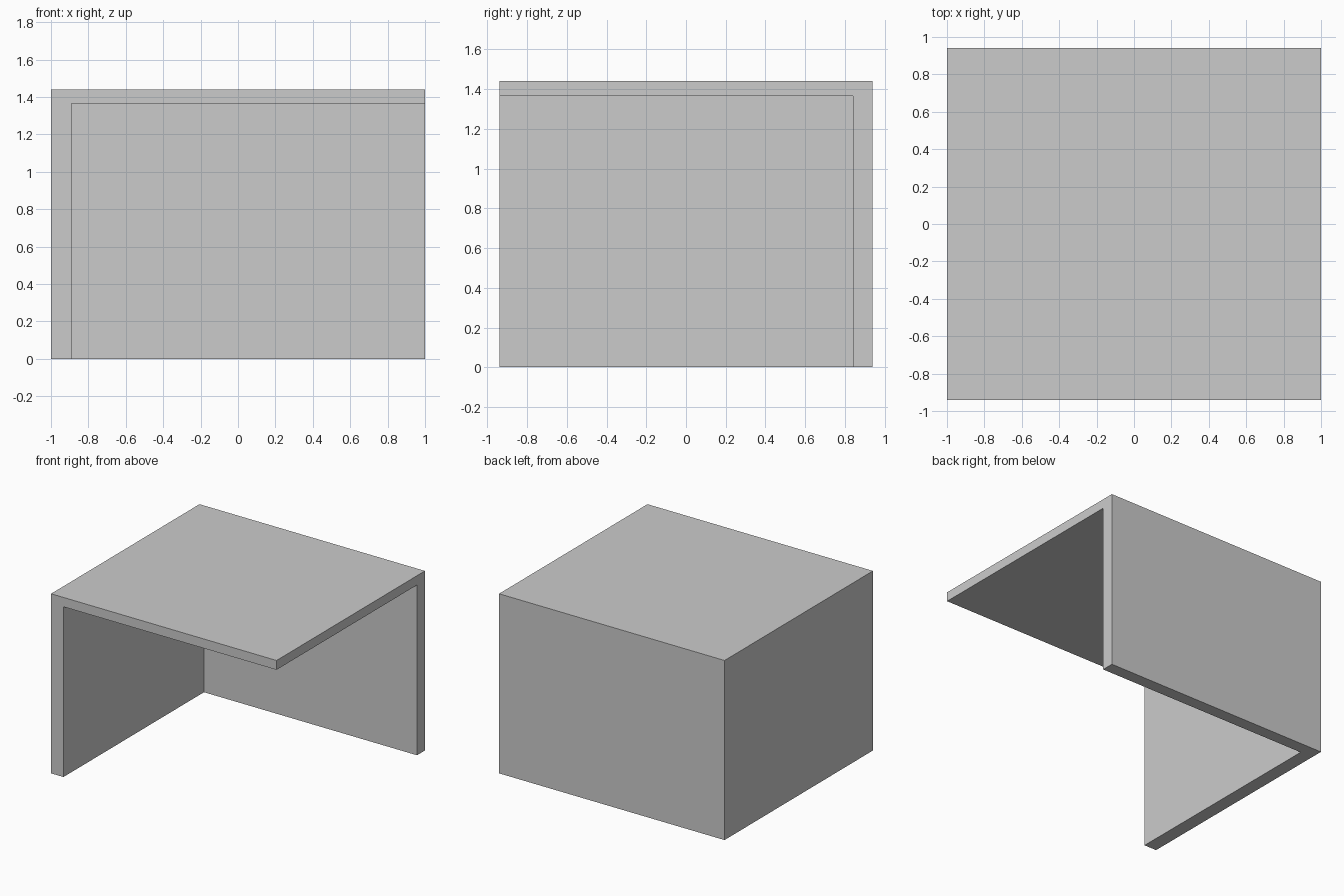
import bpy

if "Cube" in bpy.data.objects:
    bpy.data.objects.remove(bpy.data.objects["Cube"])

X, Y, H = 1.0, 0.94, 1.44      # half width, half depth, height
SIDE, BACK, TOP = 0.11, 0.10, 0.075  # panel thicknesses


def box(name, lo, hi):
    bpy.ops.mesh.primitive_cube_add(size=1)
    ob = bpy.context.object
    ob.name = name
    for v in ob.data.vertices:
        v.co = [a + (c + 0.5) * (b - a) for a, b, c in zip(lo, hi, v.co)]
    return ob


# Solid block that becomes the left wall, back wall and roof
shell = box("open_corner_shell", (-X, -Y, 0), (X, Y, H))

# Hollow, open to the front, right and bottom
cutter = box("hollow_cutter", (-X + SIDE, -Y - 1, -1), (X + 1, Y - BACK, H - TOP))
cutter.hide_render = True

mod = shell.modifiers.new("hollow", 'BOOLEAN')
mod.operation = 'DIFFERENCE'
mod.solver = 'EXACT'
mod.object = cutter
bpy.context.view_layer.objects.active = shell
bpy.ops.object.modifier_apply(modifier=mod.name)
bpy.data.objects.remove(cutter)
